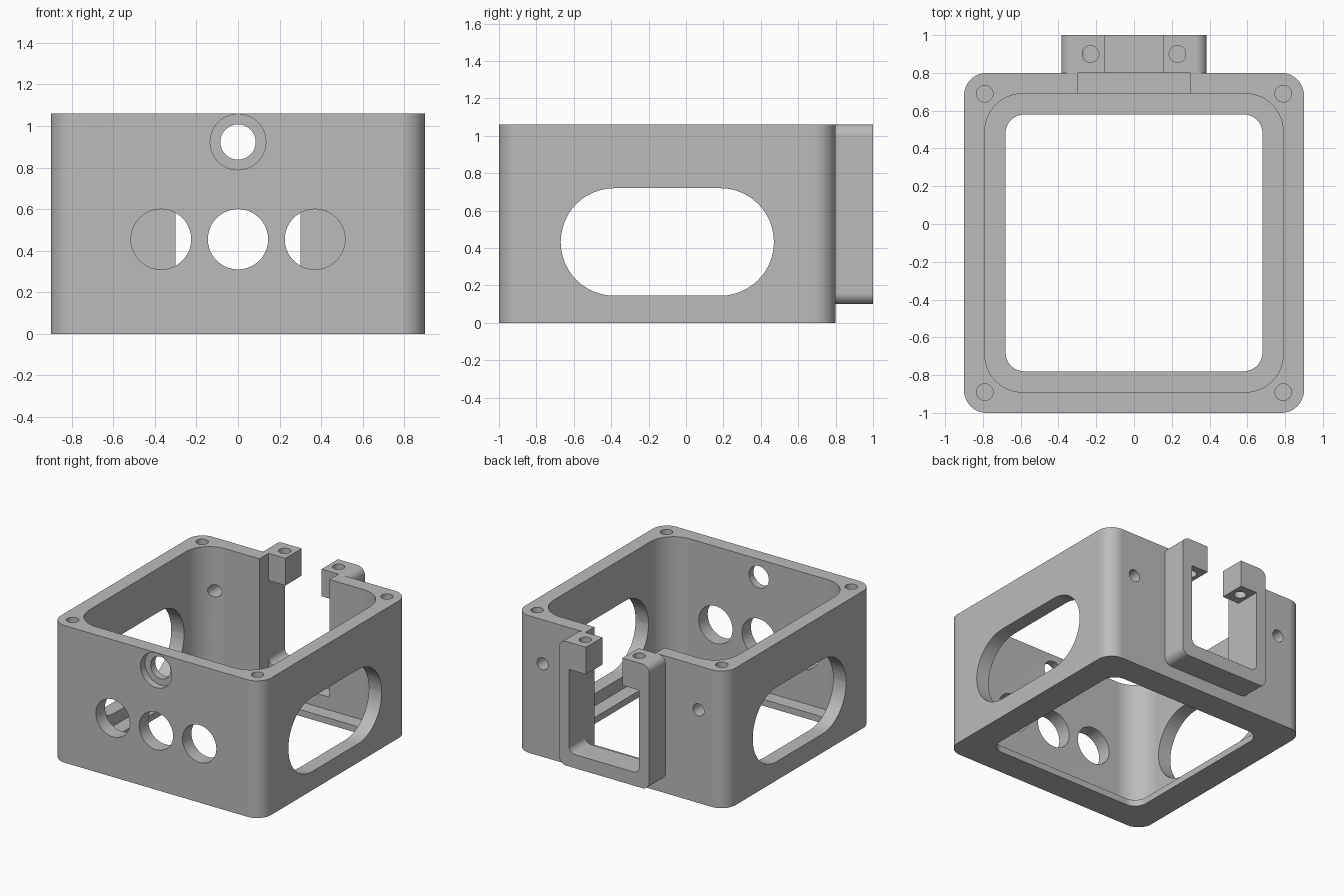
import bpy
import bmesh
from math import cos, sin, pi, radians

cube = bpy.data.objects.get("Cube")
if cube:
    bpy.data.objects.remove(cube, do_unlink=True)

grey = bpy.data.materials.new("plain grey")
grey.use_nodes = True
COLOUR = (0.5, 0.5, 0.5, 1)
grey.diffuse_color = COLOUR
grey.node_tree.nodes["Principled BSDF"].inputs["Base Color"].default_value = COLOUR


def rounded(a0, a1, b0, b1, r, steps=12):
    """Rectangle outline with rounded corners (square when r is 0)."""
    corners = [(a1 - r, b1 - r), (a0 + r, b1 - r), (a0 + r, b0 + r), (a1 - r, b0 + r)]
    points = []
    for quarter, (a, b) in enumerate(corners):
        for i in range(steps + 1 if r else 1):
            angle = (quarter + i / steps) * pi / 2
            p = (a + r * cos(angle), b + r * sin(angle))
            if all(abs(p[0] - q[0]) + abs(p[1] - q[1]) > 1e-4 for q in points):
                points.append(p)
    return points


def circle(a, b, r):
    return rounded(a - r, a + r, b - r, b + r, r, 10)


def prism(name, outline, axis, lo, hi):
    """Extrude a flat outline along the x, y or z axis."""
    place = {"x": lambda a, b, d: (d, a, b),
             "y": lambda a, b, d: (a, d, b),
             "z": lambda a, b, d: (a, b, d)}[axis]
    bm = bmesh.new()
    face = bm.faces.new([bm.verts.new(place(a, b, lo)) for a, b in outline])
    grown = bmesh.ops.extrude_face_region(bm, geom=[face])["geom"]
    verts = [v for v in grown if isinstance(v, bmesh.types.BMVert)]
    bmesh.ops.translate(bm, verts=verts, vec=place(0, 0, hi - lo))
    bmesh.ops.recalc_face_normals(bm, faces=bm.faces)
    mesh = bpy.data.meshes.new(name)
    bm.to_mesh(mesh)
    bm.free()
    mesh.materials.append(grey)
    obj = bpy.data.objects.new(name, mesh)
    bpy.context.collection.objects.link(obj)
    return obj


def cut(target, outline, axis, lo, hi):
    """Subtract a prism from the target and discard the cutter."""
    cutter = prism("cutter", outline, axis, lo, hi)
    cutter.hide_render = True
    mod = target.modifiers.new("cut", "BOOLEAN")
    mod.operation = "DIFFERENCE"
    mod.solver = "EXACT"
    mod.object = cutter
    bpy.context.view_layer.update()
    graph = bpy.context.evaluated_depsgraph_get()
    mesh = bpy.data.meshes.new_from_object(target.evaluated_get(graph))
    target.modifiers.clear()
    target.data = mesh
    bpy.data.objects.remove(cutter, do_unlink=True)


def finish(obj):
    bpy.ops.object.select_all(action="DESELECT")
    obj.select_set(True)
    bpy.context.view_layer.objects.active = obj
    bpy.ops.object.shade_smooth_by_angle(angle=radians(30))
    mod = obj.modifiers.new("flat faces", "WEIGHTED_NORMAL")
    mod.keep_sharp = True


TOP = 1.06

# Housing: rounded box, hollow, with a thin lip around the open bottom
housing = prism("housing", rounded(-0.9, 0.9, -1, 0.8, 0.12), "z", 0, TOP)
cut(housing, rounded(-0.79, 0.79, -0.89, 0.69, 0.2), "z", 0.05, 1.3)
cut(housing, rounded(-0.68, 0.68, -0.78, 0.58, 0.1), "z", -0.2, 0.3)

# Long side windows
cut(housing, rounded(-0.67, 0.47, 0.145, 0.72, 0.287), "x", -1.2, 1.2)

# Front ports and the stepped hole above them
for x in (-0.37, 0, 0.37):
    cut(housing, circle(x, 0.455, 0.145), "y", -1.2, -0.8)
cut(housing, circle(0, 0.923, 0.085), "y", -1.2, -0.8)
cut(housing, circle(0, 0.923, 0.134), "y", -1.2, -0.945)

# Rear notch, open at the top
cut(housing, rounded(-0.3, 0.3, 0.15, 1.3, 0), "y", 0.5, 0.9)

# Rear wall holes and corner screw holes
for side in (-1, 1):
    cut(housing, circle(side * 0.667, 0.72, 0.047), "y", 0.5, 0.9)
    for y in (-0.89, 0.69):
        cut(housing, circle(side * 0.79, y, 0.044), "z", 0.7, 1.3)
finish(housing)

# Rear bracket: rounded frame with two tabs and a gap at the top
bracket = prism("rear_bracket", rounded(-0.385, 0.385, 0.1, TOP, 0.06), "y", 0.8, 1)
cut(bracket, rounded(-0.3, 0.3, 0.205, 0.75, 0.05), "y", 0.7, 1.1)
cut(bracket, rounded(-0.3, 0.3, 0.5, 0.85, 0), "y", 0.7, 1.1)
cut(bracket, rounded(-0.155, 0.155, 0.6, 1.3, 0), "y", 0.7, 1.1)
for side in (-1, 1):
    cut(bracket, circle(side * 0.23, 0.9, 0.044), "z", 0.7, 1.3)
finish(bracket)
